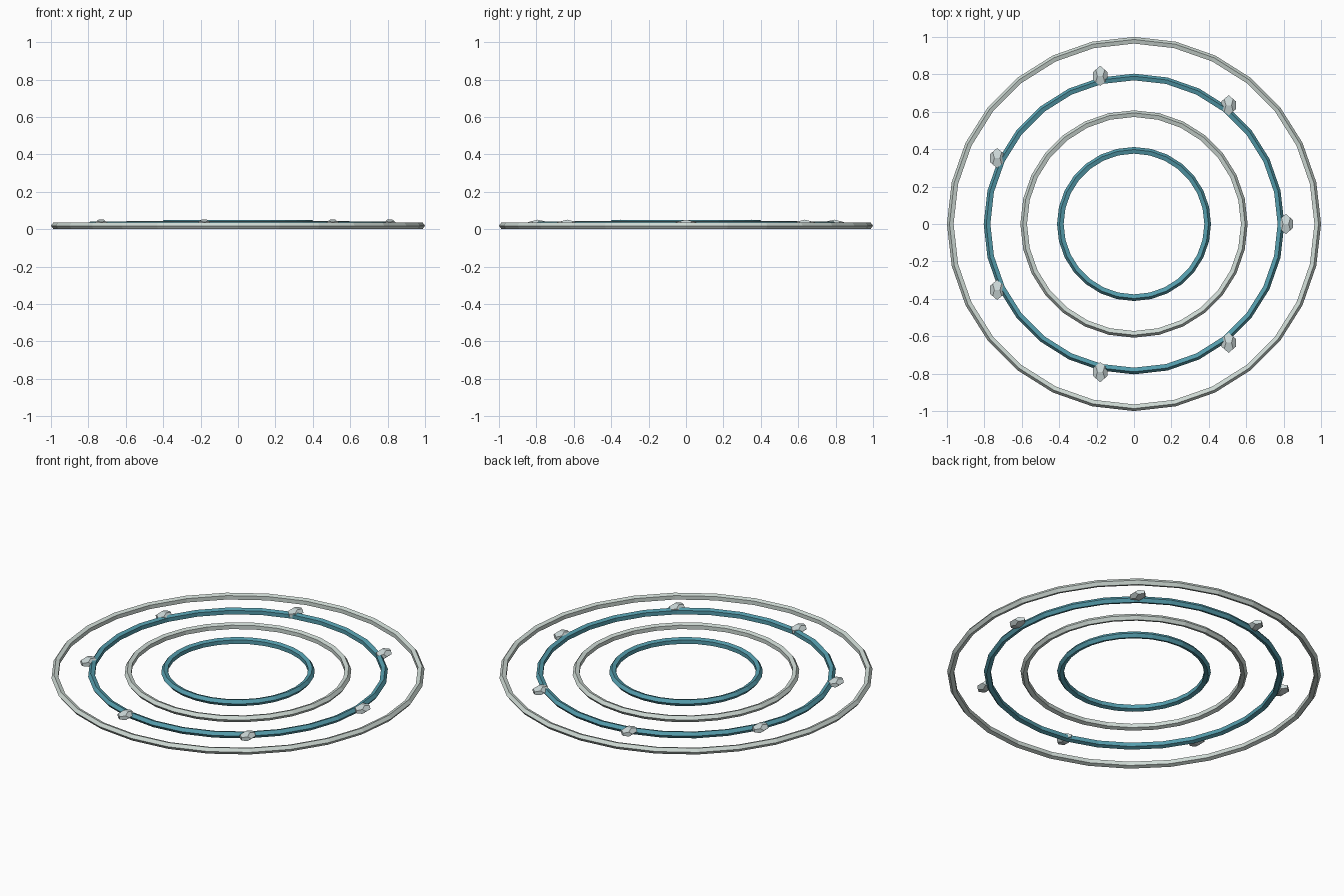
import bpy, bmesh, math

if "Cube" in bpy.data.objects:
    bpy.data.objects.remove(bpy.data.objects["Cube"])


def material(name, rgb):
    m = bpy.data.materials.new(name)
    m.diffuse_color = (*rgb, 1)
    m.use_nodes = True
    m.node_tree.nodes["Principled BSDF"].inputs["Base Color"].default_value = m.diffuse_color
    return m


foam = material("foam", (0.62, 0.70, 0.66))
teal = material("teal", (0.09, 0.34, 0.42))
pale = material("pale", (0.62, 0.70, 0.70))

# Four concentric ripple rings, each a little higher towards the centre
TUBE = 0.0196
for i, (radius, mat) in enumerate([(0.9804, foam), (0.784, teal), (0.588, foam), (0.392, teal)]):
    bpy.ops.mesh.primitive_torus_add(
        major_radius=radius, minor_radius=TUBE, major_segments=28, minor_segments=5,
        location=(0, 0, TUBE * math.sin(math.radians(72)) + 0.004 * i))
    ring = bpy.context.object
    ring.name = f"ripple_ring_{i + 1}"
    ring.data.materials.append(mat)


# Flattened dodecahedron: convex hull of cube corners and three golden rectangles
def dodecahedron(name, half_size):
    phi = (1 + math.sqrt(5)) / 2
    signs = (-1, 1)
    pts = [(a, b, c) for a in signs for b in signs for c in signs]
    for a in signs:
        for b in signs:
            pts += [(0, a * phi, b / phi), (a / phi, 0, b * phi), (a * phi, b / phi, 0)]
    bm = bmesh.new()
    for p in pts:
        bm.verts.new(p)
    bmesh.ops.convex_hull(bm, input=bm.verts)
    bmesh.ops.dissolve_limit(bm, angle_limit=0.02, verts=bm.verts, edges=bm.edges)
    for v in bm.verts:
        for k in range(3):
            v.co[k] *= half_size[k] / phi
    bmesh.ops.recalc_face_normals(bm, faces=bm.faces)
    mesh = bpy.data.meshes.new(name)
    bm.to_mesh(mesh)
    bm.free()
    return mesh


# Seven droplets around the second ring
drop = dodecahedron("droplet", (0.039, 0.054, 0.021))
drop.materials.append(pale)
for i in range(7):
    a = math.tau * i / 7
    ob = bpy.data.objects.new(f"droplet_{i + 1}", drop)
    ob.location = (0.812 * math.cos(a), 0.812 * math.sin(a), 0.03)
    bpy.context.collection.objects.link(ob)
